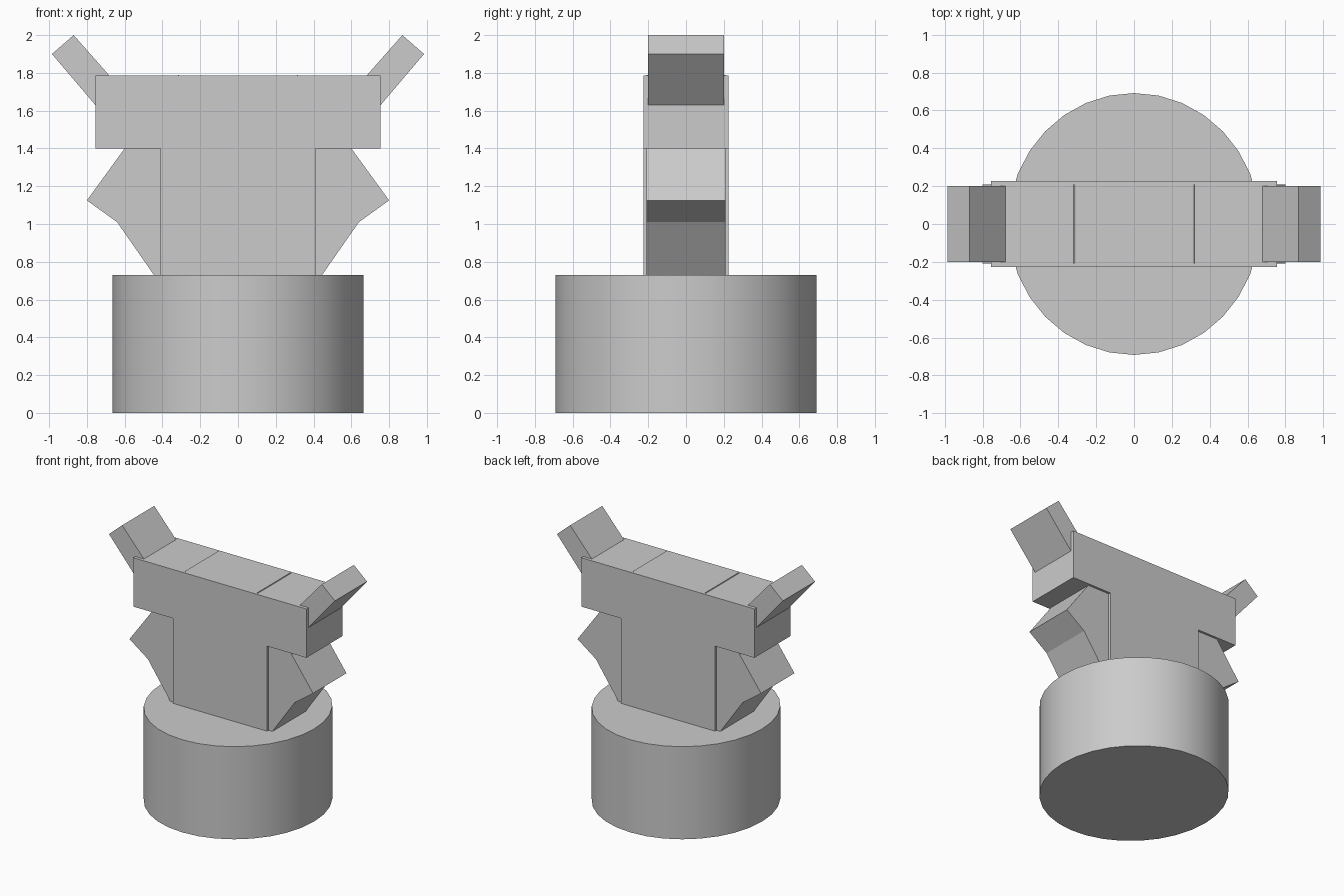
import bpy, bmesh, math

cube = bpy.data.objects.get("Cube")
if cube:
    bpy.data.objects.remove(cube, do_unlink=True)

grey = bpy.data.materials.new("light_grey")
grey.use_nodes = True
colour = (0.6, 0.6, 0.6, 1)
grey.diffuse_color = colour
grey.node_tree.nodes["Principled BSDF"].inputs["Base Color"].default_value = colour


def prism(name, profile, half_depth):
    """Extrude an x-z profile symmetrically along y."""
    bm = bmesh.new()
    face = bm.faces.new([bm.verts.new((x, -half_depth, z)) for x, z in profile])
    ext = bmesh.ops.extrude_face_region(bm, geom=[face])
    verts = [v for v in ext["geom"] if isinstance(v, bmesh.types.BMVert)]
    bmesh.ops.translate(bm, verts=verts, vec=(0, 2 * half_depth, 0))
    bmesh.ops.recalc_face_normals(bm, faces=bm.faces)
    mesh = bpy.data.meshes.new(name)
    bm.to_mesh(mesh)
    bm.free()
    obj = bpy.data.objects.new(name, mesh)
    mesh.materials.append(grey)
    bpy.context.collection.objects.link(obj)
    return obj


def mirrored(points, side):
    return [(side * x, z) for x, z in points]


# Round base, slightly narrower across x
bpy.ops.mesh.primitive_cylinder_add(vertices=32, radius=1, depth=0.73, location=(0, 0, 0.365))
base = bpy.context.object
base.name = "round_base"
base.scale = (0.665, 0.692, 1)
bpy.ops.object.transform_apply(location=False, rotation=False, scale=True)
base.data.materials.append(grey)
bpy.ops.object.shade_smooth_by_angle(angle=math.radians(30))

# T-shaped body
half_t = [(0.41, 0.72), (0.41, 1.4), (0.755, 1.4), (0.755, 1.785)]
prism("t_body", half_t + mirrored(half_t[::-1], -1), 0.226)

# Angled braces under the crossbar and raised arms at its ends
brace = [(0.316, 1.79), (0.8, 1.125), (0.64, 1.01), (0.438, 0.72), (0.2, 0.72), (0.2, 1.71)]
arm = [(0.87, 2.0), (0.985, 1.9), (0.645, 1.5), (0.53, 1.615)]
for label, side in (("left", 1), ("right", -1)):
    prism(label + "_brace", mirrored(brace, side), 0.208)
    prism(label + "_arm", mirrored(arm, side), 0.2)
